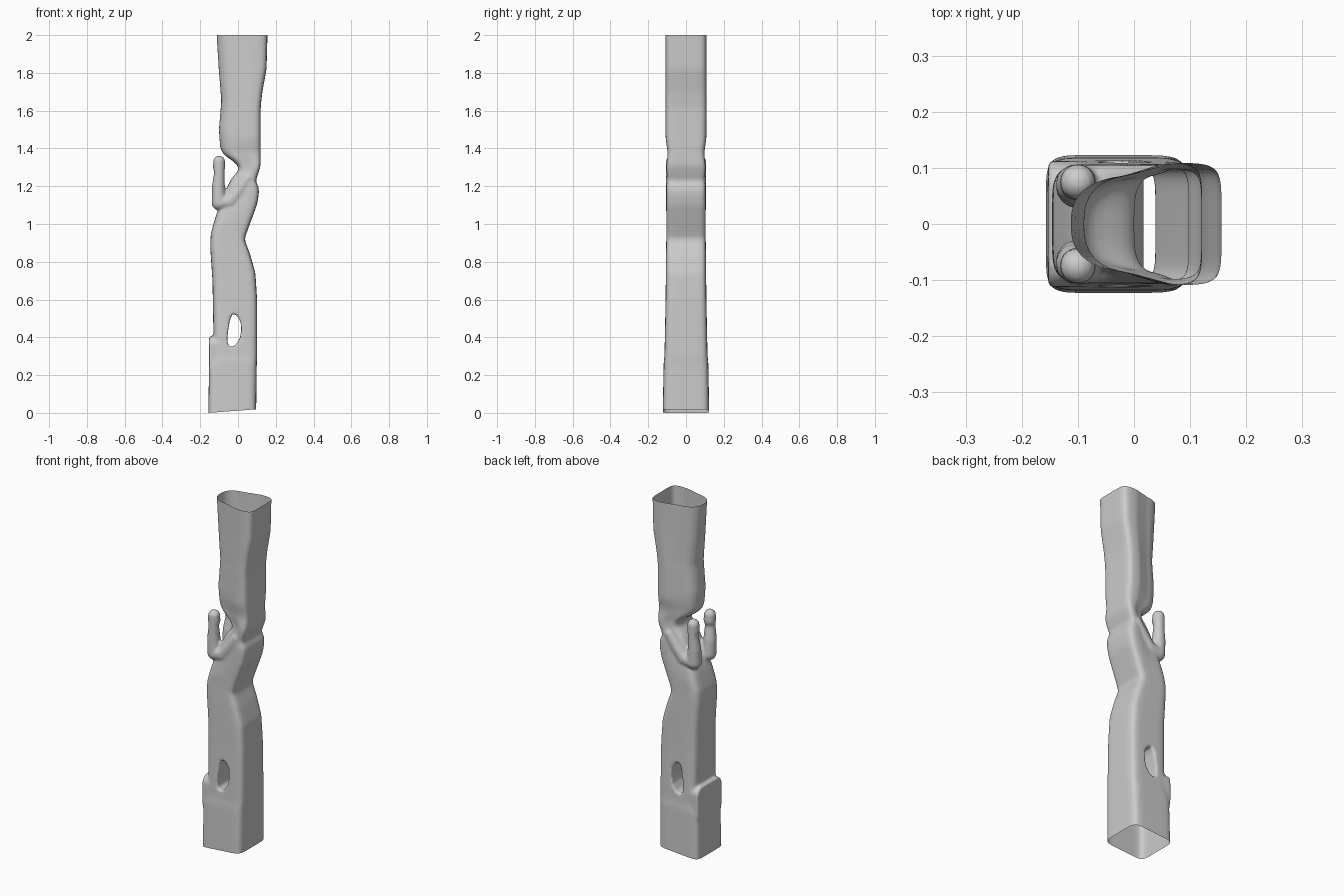
import bpy, bmesh, math
from mathutils import Vector, Matrix

if "Cube" in bpy.data.objects:
    bpy.data.objects.remove(bpy.data.objects["Cube"])


def lerp(table, z):
    if z <= table[0][0]:
        return table[0][1]
    for (a, va), (b, vb) in zip(table, table[1:]):
        if z <= b:
            return va + (vb - va) * (z - a) / (b - a)
    return table[-1][1]


def soft(table, z, w=0.012):
    return sum(lerp(table, z + k * w) for k in (-1, 0, 1)) / 3


# Column profiles: (height, value)
LEFT = [(0, -.157), (.26, -.153), (.29, -.138), (.42, -.13), (.7, -.135), (.88, -.147),
        (.95, -.144), (1.04, -.118), (1.12, -.088), (1.18, -.065), (1.24, -.035),
        (1.285, .005), (1.31, .0), (1.34, -.035), (1.365, -.075), (1.40, -.094),
        (1.5, -.101), (1.65, -.088), (1.82, -.102), (2, -.113)]
RIGHT = [(0, .096), (.25, .099), (.3, .102), (.6, .101), (.74, .092), (.84, .064), (.92, .034),
         (1.0, .063), (1.1, .1), (1.16, .111), (1.2, .109), (1.225, .092), (1.26, .105),
         (1.31, .12), (1.4, .12), (1.62, .12), (1.7, .129), (1.82, .151), (2, .156)]
HALF = [(0, .123), (.27, .118), (.3, .114), (.6, .108), (.8, .106), (.95, .104), (1.1, .105),
        (1.2, .104), (1.23, .1), (1.3, .104), (1.38, .097), (1.45, .108), (2, .109)]
# Narrowing and rounding of the left side grow in the upper part
NARROW = [(0, 1), (1.0, 1), (1.1, .93), (1.3, .85), (1.45, .8), (2, .8)]
SQUARE = [(0, 8), (.27, 8), (.4, 6), (1.0, 5), (1.2, 4), (1.4, 2.6), (2, 2.6)]


def new_object(name, bm):
    mesh = bpy.data.meshes.new(name)
    bm.to_mesh(mesh)
    bm.free()
    ob = bpy.data.objects.new(name, mesh)
    bpy.context.collection.objects.link(ob)
    return ob


def section(z, n=96):
    x0, x1, h = soft(LEFT, z), soft(RIGHT, z), soft(HALF, z)
    nar, sq = soft(NARROW, z), soft(SQUARE, z)
    pts = []
    for i in range(n):
        t = 2 * math.pi * (i + .5) / n
        c, s = math.cos(t), math.sin(t)
        e = 7 if c > 0 else sq
        u = math.copysign(abs(c) ** (2 / e), c)
        v = math.copysign(abs(s) ** (2 / e), s)
        k = min(1, max(0, (u + .35) / .8))
        k = k * k * (3 - 2 * k)
        pts.append(((x0 + x1) / 2 + u * (x1 - x0) / 2, v * h * (nar + (1 - nar) * k), z))
    return pts


def baked(ob):
    dg = bpy.context.evaluated_depsgraph_get()
    return bpy.data.meshes.new_from_object(ob.evaluated_get(dg))


# Column body, lofted past both ends so they can be trimmed open
bm = bmesh.new()
rings = [[bm.verts.new(p) for p in section(-.06 + i * .0125)] for i in range(170)]
for a, b in zip(rings, rings[1:]):
    for i in range(len(a)):
        j = (i + 1) % len(a)
        bm.faces.new((a[i], a[j], b[j], b[i]))
bm.faces.new(rings[0][::-1])
bm.faces.new(rings[-1])
body = new_object("column", bm)

# Teardrop opening through the lower body
bm = bmesh.new()
DROP = [(-.028, .525), (-.005, .515), (.014, .48), (.018, .44), (.01, .395), (-.012, .36),
        (-.035, .347), (-.052, .36), (-.057, .39), (-.052, .44), (-.042, .495)]
face = bm.faces.new([bm.verts.new((x, -.3, z)) for x, z in DROP])
ext = bmesh.ops.extrude_face_region(bm, geom=[face])
bmesh.ops.translate(bm, vec=(0, .6, 0), verts=[v for v in ext["geom"] if isinstance(v, bmesh.types.BMVert)])
bmesh.ops.recalc_face_normals(bm, faces=bm.faces)
cutter = new_object("opening_cutter", bm)
cutter.hide_render = True
mod = body.modifiers.new("opening", "BOOLEAN")
mod.operation, mod.object, mod.solver = "DIFFERENCE", cutter, "EXACT"
cut_mesh = baked(body)
body.modifiers.clear()
bpy.data.objects.remove(cutter)

bm = bmesh.new()
bm.from_mesh(cut_mesh)

# Mirrored raised arms: (x, z, radius)
ARM = [(.05, 1.24, .03), (.01, 1.18, .036), (-.04, 1.12, .038), (-.1, 1.112, .04),
       (-.104, 1.19, .036), (-.1, 1.26, .029), (-.1, 1.285, .028), (-.1, 1.30, .033),
       (-.1, 1.33, .032)]
for side in (-1, 1):
    for (xa, za, ra), (xb, zb, rb) in zip(ARM, ARM[1:]):
        for k in range(8):
            t = k / 7
            r = ra + (rb - ra) * t
            pos = Vector((xa + (xb - xa) * t, side * (.107 - r), za + (zb - za) * t))
            bmesh.ops.create_icosphere(bm, subdivisions=3, radius=r, matrix=Matrix.Translation(pos))

# Rounded toe block on the base
toe = bmesh.new()
bmesh.ops.create_cube(toe, size=1, matrix=Matrix.Translation((-.122, 0, .3)) @ Matrix.Diagonal((.062, .224, .21, 1)))
bmesh.ops.bevel(toe, geom=[e for e in toe.edges if abs(e.verts[0].co.x - e.verts[1].co.x) > .01],
                offset=.045, segments=6, profile=.5, affect="EDGES")
tmp = bpy.data.meshes.new("toe")
toe.to_mesh(tmp)
toe.free()
bm.from_mesh(tmp)
bm.to_mesh(body.data)
bm.free()

# Fuse the parts and soften the joins
mod = body.modifiers.new("fuse", "REMESH")
mod.mode, mod.voxel_size = "VOXEL", .0065
mod = body.modifiers.new("soften", "SMOOTH")
mod.factor, mod.iterations = .5, 8
fused = baked(body)
body.modifiers.clear()

# Trim open ends: flat top, slightly slanted bottom
bm = bmesh.new()
bm.from_mesh(fused)
for co, no in (((0, 0, 2), (0, 0, 1)), ((-.157, 0, 0), (.075, 0, -1))):
    bmesh.ops.bisect_plane(bm, geom=bm.verts[:] + bm.edges[:] + bm.faces[:],
                           plane_co=co, plane_no=no, clear_outer=True)
for f in bm.faces:
    f.smooth = True
bm.to_mesh(body.data)
bm.free()
body.name = "carved_column"
